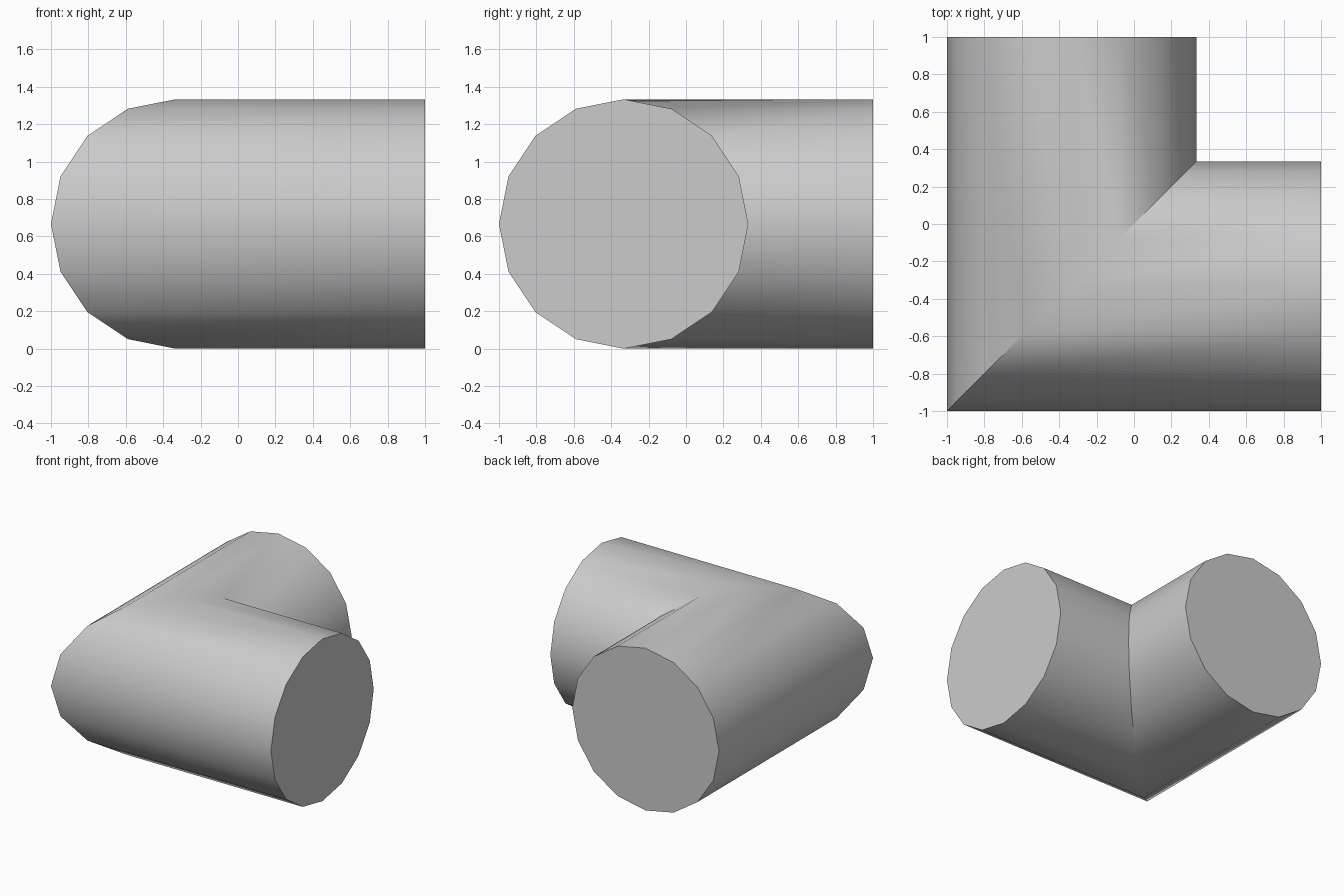
import bpy
import bmesh
from math import sin, cos, pi, radians

cube = bpy.data.objects.get("Cube")
if cube:
    bpy.data.objects.remove(cube, do_unlink=True)

SIDES = 16
RADIUS = 2 / 3
AXIS = -1 / 3      # both legs run along this offset
END = 1.0          # open reach of each leg

grey = bpy.data.materials.new("plain grey")
grey.use_nodes = True
colour = (0.6, 0.6, 0.6, 1)
grey.diffuse_color = colour
grey.node_tree.nodes["Principled BSDF"].inputs["Base Color"].default_value = colour

# Three matching rings: left end, mitred corner, back end
bm = bmesh.new()
left_end, mitre, back_end = [], [], []
for i in range(SIDES):
    angle = 2 * pi * i / SIDES
    across = AXIS + RADIUS * cos(angle)
    z = RADIUS + RADIUS * sin(angle)
    left_end.append(bm.verts.new((END, across, z)))
    mitre.append(bm.verts.new((across, across, z)))
    back_end.append(bm.verts.new((across, END, z)))

# Walls of both legs, then the flat end caps
for a, b in ((left_end, mitre), (mitre, back_end)):
    for i in range(SIDES):
        j = (i + 1) % SIDES
        bm.faces.new((a[i], a[j], b[j], b[i]))
bm.faces.new(left_end)
bm.faces.new(back_end)
bmesh.ops.recalc_face_normals(bm, faces=bm.faces)

mesh = bpy.data.meshes.new("elbow_pipe")
bm.to_mesh(mesh)
bm.free()
mesh.materials.append(grey)
elbow = bpy.data.objects.new("elbow_pipe", mesh)
bpy.context.collection.objects.link(elbow)

# Smooth round walls, crisp caps and corner
bpy.ops.object.select_all(action="DESELECT")
elbow.select_set(True)
bpy.context.view_layer.objects.active = elbow
bpy.ops.object.shade_smooth_by_angle(angle=radians(30))
